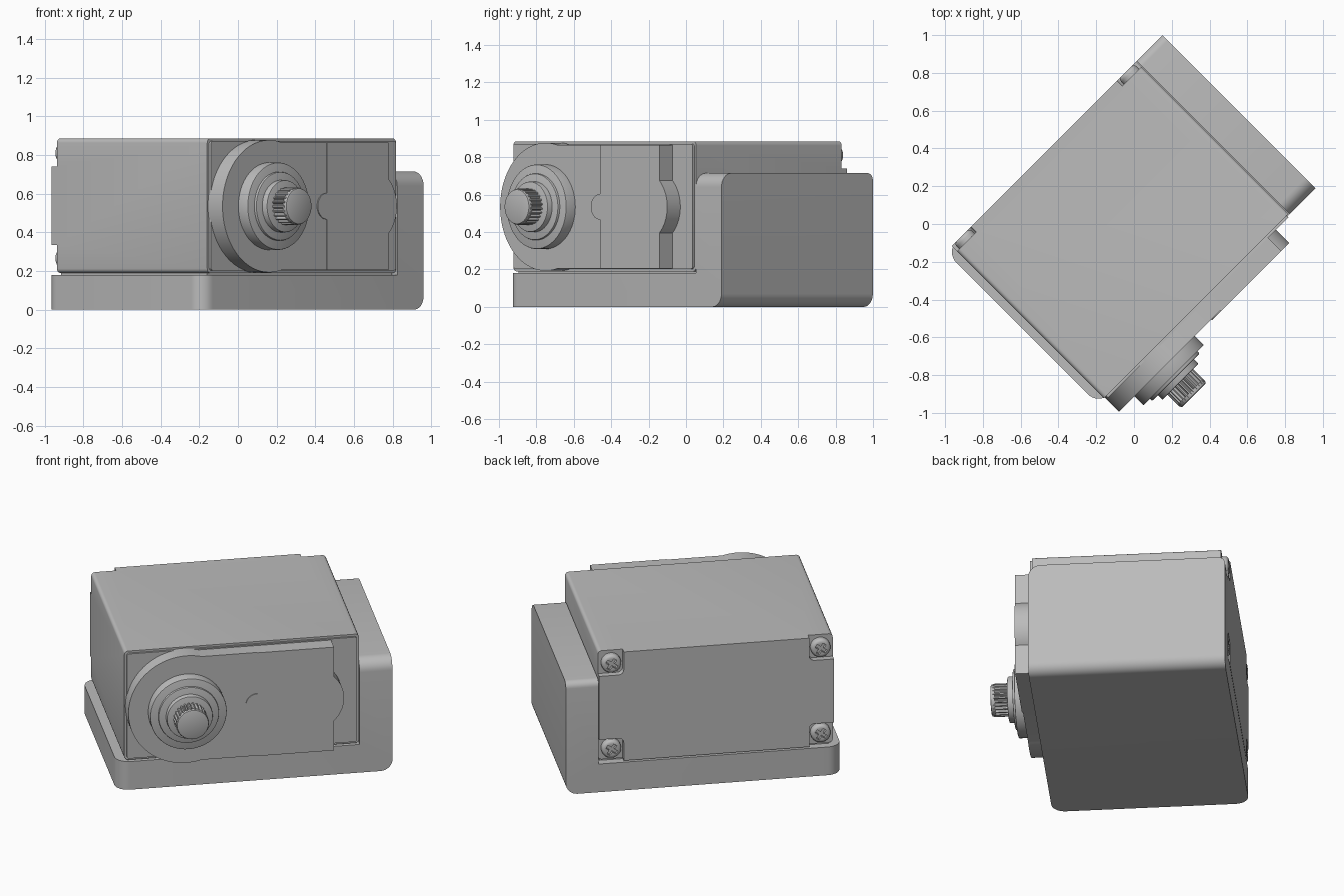
import bpy, bmesh
from math import sin, cos, pi, radians, asin
from mathutils import Matrix

old = bpy.data.objects.get("Cube")
if old:
    bpy.data.objects.remove(old, do_unlink=True)

grey = bpy.data.materials.new("plain grey")
grey.use_nodes = True
grey.diffuse_color = (0.5, 0.5, 0.5, 1)
grey.node_tree.nodes["Principled BSDF"].inputs["Base Color"].default_value = (0.5, 0.5, 0.5, 1)

# Parts are built square to the axes, then the whole assembly is turned
TURN = Matrix.Rotation(radians(45), 4, "Z")
AXIS_X, AXIS_Z = -0.417, 0.535       # output shaft axis
LEFT, RIGHT, LOW, TOP = -0.765, 0.617, 0.19, 0.885   # motor body


def arc(cx, cz, r, a0, a1, n=48):
    return [(cx + r * cos(radians(a0 + (a1 - a0) * i / n)),
             cz + r * sin(radians(a0 + (a1 - a0) * i / n))) for i in range(n + 1)]


def circle(r, n=64):
    return arc(AXIS_X, AXIS_Z, r, 0, 360, n)[:-1]


def rect(x0, x1, z0, z1):
    return [(x0, z0), (x1, z0), (x1, z1), (x0, z1)]


def prism(name, outline, y0, y1, bevels=()):
    """Extrude an x-z outline along y; bevels are (edge rule, radius, segments)."""
    bm = bmesh.new()
    face = bm.faces.new([bm.verts.new((x, y0, z)) for x, z in outline])
    new = bmesh.ops.extrude_face_region(bm, geom=[face])["geom"]
    bmesh.ops.translate(bm, vec=(0, y1 - y0, 0),
                        verts=[g for g in new if isinstance(g, bmesh.types.BMVert)])
    bmesh.ops.recalc_face_normals(bm, faces=bm.faces)
    for rule, radius, segments in bevels:
        edges = [e for e in bm.edges if rule(e.verts[0].co, e.verts[1].co)]
        bmesh.ops.bevel(bm, geom=edges, offset=radius, segments=segments,
                        profile=0.5, affect="EDGES", clamp_overlap=True)
    mesh = bpy.data.meshes.new(name)
    bm.to_mesh(mesh)
    bm.free()
    mesh.materials.append(grey)
    ob = bpy.data.objects.new(name, mesh)
    bpy.context.collection.objects.link(ob)
    return ob


def cut(ob, cutter):
    mod = ob.modifiers.new("cut", "BOOLEAN")
    mod.operation, mod.solver, mod.object = "DIFFERENCE", "EXACT", cutter
    bpy.context.view_layer.objects.active = ob
    bpy.ops.object.modifier_apply(modifier=mod.name)
    bpy.data.objects.remove(cutter, do_unlink=True)


def near(a, b):
    return abs(a - b) < 0.001


def at_end(y):
    return lambda a, b: near(a.y, y) and near(b.y, y)


def along_y(a, b):
    return near(a.x, b.x) and near(a.z, b.z)


# Bracket: L section with rounded base corners and rounded wall top
FRONT, BACK, END = -0.545, 0.6, 0.813
section = [(-0.81, 0), (END, 0), (END, 0.715), (0.62, 0.715), (0.62, 0.18), (-0.81, 0.18)]
prism("bracket", section, FRONT, BACK, [
    (lambda a, b: near(a.x, -0.81) and near(b.x, -0.81) and near(a.y, b.y), 0.08, 8),
    (lambda a, b: near(a.z, 0.715) and near(b.z, 0.715) and near(a.y, FRONT) and near(b.y, FRONT), 0.075, 8),
    (lambda a, b: near(a.z, 0.715) and near(b.z, 0.715) and near(a.y, BACK) and near(b.y, BACK), 0.04, 6),
    (lambda a, b: near(a.z, 0) and near(b.z, 0) and near(a.x, END) and near(b.x, END), 0.07, 8),
])
prism("mounting_pad", rect(LEFT + 0.02, RIGHT - 0.01, 0.17, 0.22), -0.52, 0.55)

# Motor body, with its four rear corners cut back for the screws
body = prism("motor_body", rect(LEFT, RIGHT, LOW, TOP), -0.54, 0.6, [(along_y, 0.022, 4)])
NOTCH, SEAT = 0.145, 0.56
for x, sx in ((LEFT, 1), (RIGHT, -1)):
    for z, sz in ((LOW, 1), (TOP, -1)):
        cut(body, prism("notch", rect(x - NOTCH, x + NOTCH, z - NOTCH, z + NOTCH),
                        SEAT, 0.7, [(along_y, 0.03, 4)]))
        # Cross-head screw in each notch
        cx, cz = x + sx * 0.075, z + sz * 0.075
        head = prism("cover_screw", arc(cx, cz, 0.058, 0, 360, 32)[:-1],
                     SEAT - 0.02, 0.6, [(at_end(0.6), 0.02, 4)])
        a, b = 0.011, 0.036
        plus = [(a, a), (a, b), (-a, b), (-a, a), (-b, a), (-b, -a),
                (-a, -a), (-a, -b), (a, -b), (a, -a), (b, -a), (b, a)]
        c, s = cos(0.6), sin(0.6)
        cut(head, prism("slot", [(cx + c * p - s * q, cz + s * p + c * q) for p, q in plus],
                        0.58, 0.65))

# Front lid, slightly smaller than the body
prism("front_lid", rect(LEFT + 0.013, RIGHT - 0.013, LOW + 0.013, TOP - 0.013),
      -0.5, -0.553, [(along_y, 0.015, 3)])

# Gear housing: round end running into a flat plate
HALF, R = 0.33, 0.342
a = asin(HALF / R) * 180 / pi
housing = arc(AXIS_X, AXIS_Z, R, a, 360 - a, 64) + [(0.03, AXIS_Z - HALF), (0.03, AXIS_Z + HALF)]
prism("gear_housing", housing, -0.5, -0.646)

# Cover plate with a bulge at the far end and a small tab at the near end
bulge = arc(0.315, AXIS_Z, 0.195, -46, 46, 24)
tab = arc(0, AXIS_Z, 0.068, 90, 270, 20)
cover = ([(0, AXIS_Z - HALF), (0.45, AXIS_Z - HALF)] + bulge
         + [(0.45, AXIS_Z + HALF), (0, AXIS_Z + HALF)] + tab)
prism("cover_plate", cover, -0.5, -0.652)

# Stepped bearing collars around the shaft
for name, r, y in (("bearing_collar", 0.226, -0.715),
                   ("bearing_ring", 0.178, -0.73),
                   ("shaft_seal", 0.135, -0.765)):
    prism(name, circle(r), -0.6, y, [(at_end(y), 0.006, 2)])

# Splined output shaft
TEETH = 25
spline = [(AXIS_X + r * cos(t), AXIS_Z + r * sin(t))
          for i in range(TEETH)
          for r, t in ((0.085, 2 * pi * i / TEETH), (0.085, 2 * pi * (i + 0.2) / TEETH),
                       (0.097, 2 * pi * (i + 0.45) / TEETH), (0.097, 2 * pi * (i + 0.75) / TEETH))]
prism("output_shaft", spline, -0.7, -0.852)
prism("shaft_tip", circle(0.094), -0.84, -0.865, [(at_end(-0.865), 0.008, 2)])

# Turn everything to its final heading and shade it
for ob in list(bpy.context.collection.objects):
    if ob.type == "MESH" and ob.data.materials and ob.data.materials[0] == grey:
        ob.data.transform(TURN)
        bpy.ops.object.select_all(action="DESELECT")
        ob.select_set(True)
        bpy.context.view_layer.objects.active = ob
        bpy.ops.object.shade_smooth_by_angle(angle=radians(30))
